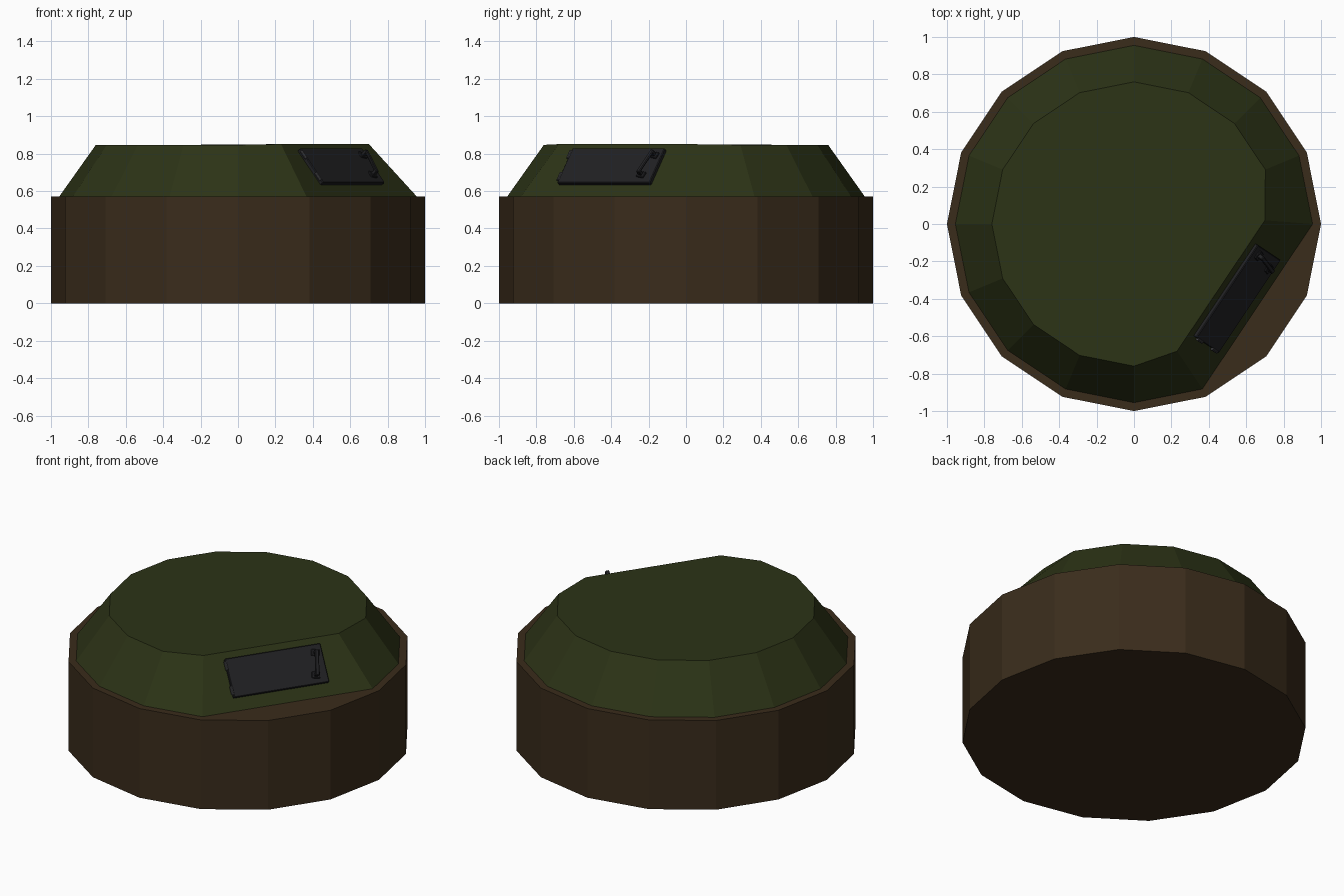
import bpy, bmesh
from math import cos, sin, radians
from mathutils import Matrix, Vector

if "Cube" in bpy.data.objects:
    bpy.data.objects.remove(bpy.data.objects["Cube"])


def material(name, rgb):
    m = bpy.data.materials.new(name)
    m.diffuse_color = (*rgb, 1)
    m.use_nodes = True
    m.node_tree.nodes["Principled BSDF"].inputs["Base Color"].default_value = m.diffuse_color
    return m


WOOD = material("brown", (0.042, 0.025, 0.011))
GREEN = material("green", (0.025, 0.033, 0.008))
DARK = material("dark_metal", (0.015, 0.015, 0.017))
STEEL = material("steel", (0.06, 0.06, 0.065))


def finish(bm, name, mat, matrix=None):
    bmesh.ops.recalc_face_normals(bm, faces=bm.faces)
    me = bpy.data.meshes.new(name)
    bm.to_mesh(me)
    bm.free()
    ob = bpy.data.objects.new(name, me)
    bpy.context.collection.objects.link(ob)
    me.materials.append(mat)
    if matrix:
        ob.matrix_world = matrix
    return ob


def loft(name, low, high, mat):
    bm = bmesh.new()
    a = [bm.verts.new(p) for p in low]
    b = [bm.verts.new(p) for p in high]
    n = len(a)
    for i in range(n):
        j = (i + 1) % n
        bm.faces.new((a[i], a[j], b[j], b[i]))
    bm.faces.new(a[::-1])
    bm.faces.new(b)
    return finish(bm, name, mat)


def ring(r, z, steps):
    return [(r * cos(radians(22.5 * i)), r * sin(radians(22.5 * i)), z) for i in steps]


# Sixteen-sided body
RIM = 0.572
loft("body", ring(1, 0, range(16)), ring(1, RIM, range(16)), WOOD)

# Sloped cap, two front-right corners merged into one flat facet
low = ring(0.955, RIM, range(14))
high = ring(0.76, 0.847, range(14))
high[0] = (0.70, 0.02, 0.851)
high[13] = (0.23, -0.68, 0.851)
loft("sloped_cap", low, high, GREEN)

# Local frame on the flat facet: u along it, v up the slope, n outward
p0, p1, q0 = Vector(low[13]), Vector(low[0]), Vector(high[0])
u = (p1 - p0).normalized()
n = u.cross(q0 - p1).normalized()
v = n.cross(u)
flat = Vector((n.x, n.y, 0)).normalized()
dist = p1.dot(flat) + (0.725 - RIM) / v.z * v.dot(flat)
origin = u * -0.023 + flat * dist + Vector((0, 0, 0.725))
FRAME = Matrix.Translation(origin) @ Matrix((u, v, n)).transposed().to_4x4()


def box(name, centre, size, mat, bevel=0.0, tilt=0.0):
    bm = bmesh.new()
    bmesh.ops.create_cube(bm, size=1, matrix=Matrix.Diagonal((*size, 1)))
    if bevel:
        bmesh.ops.bevel(bm, geom=bm.edges[:], offset=bevel, segments=1, affect='EDGES')
    m = FRAME @ Matrix.Translation(centre) @ Matrix.Rotation(tilt, 4, 'Z')
    return finish(bm, name, mat, m)


# Hatch plate
box("hatch", (0, 0, 0.008), (0.595, 0.236, 0.026), DARK, 0.004)

# Hinge barrels on the left edge
for s, label in ((-1, "lower"), (1, "upper")):
    bm = bmesh.new()
    bmesh.ops.create_cone(bm, cap_ends=True, segments=10, radius1=0.009,
                          radius2=0.009, depth=0.05)
    turn = Matrix.Rotation(radians(90), 4, 'X')
    finish(bm, label + "_hinge", STEEL,
           FRAME @ Matrix.Translation((-0.3, s * 0.075, 0.018)) @ turn)

# Handle: two feet, two posts and a grip, slightly tilted
TILT = radians(-12)
axis = Vector((-sin(TILT), cos(TILT), 0))
mid = Vector((0.238, 0, 0))
for s, label in ((-1, "lower"), (1, "upper")):
    c = mid + axis * s * 0.068
    box(label + "_handle_foot", c + Vector((0, 0, 0.025)), (0.05, 0.038, 0.012), DARK, 0.003, TILT)
    box(label + "_handle_post", c + Vector((0, 0, 0.04)), (0.024, 0.02, 0.035), DARK, 0.003, TILT)
box("handle_grip", mid + Vector((0, 0, 0.055)), (0.024, 0.156, 0.014), DARK, 0.004, TILT)
